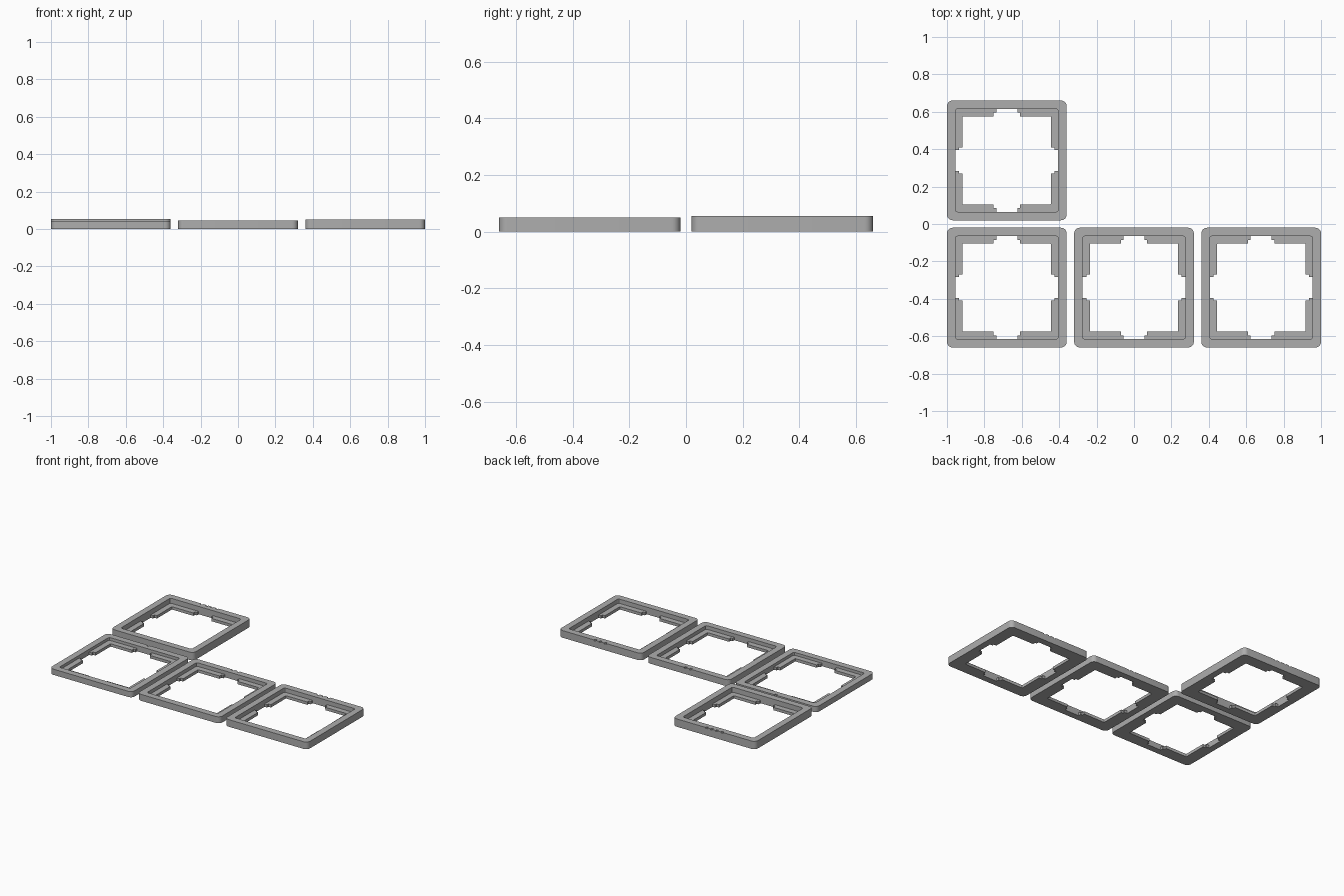
import bpy, math

if "Cube" in bpy.data.objects:
    bpy.data.objects.remove(bpy.data.objects["Cube"])

grey = bpy.data.materials.new("grey plastic")
grey.diffuse_color = (0.42, 0.42, 0.42, 1)
grey.use_nodes = True
grey.node_tree.nodes["Principled BSDF"].inputs["Base Color"].default_value = grey.diffuse_color

HALF, WALL, LIP = 0.32, 0.275, 0.236   # outer edge, inner wall, lip opening
LIP_TOP = 0.02


def prism(name, hx, hy, z0, z1, radius=0, steps=6, at=(0, 0)):
    """Upright block with rounded corners."""
    pts = []
    for k, (sx, sy) in enumerate([(1, 1), (-1, 1), (-1, -1), (1, -1)]):
        for i in range(steps + 1 if radius else 1):
            a = math.pi / 2 * (k + i / steps)
            pts.append((at[0] + sx * (hx - radius) + radius * math.cos(a),
                        at[1] + sy * (hy - radius) + radius * math.sin(a)))
    n = len(pts)
    verts = [(x, y, z) for z in (z0, z1) for x, y in pts]
    faces = [list(range(n))[::-1], list(range(n, 2 * n))]
    faces += [(i, (i + 1) % n, n + (i + 1) % n, n + i) for i in range(n)]
    mesh = bpy.data.meshes.new(name)
    mesh.from_pydata(verts, [], faces)
    mesh.materials.append(grey)
    ob = bpy.data.objects.new(name, mesh)
    bpy.context.collection.objects.link(ob)
    return ob


def cut(ob, cutter):
    """Subtract the cutter from the object and remove it."""
    mod = ob.modifiers.new("cut", 'BOOLEAN')
    mod.operation, mod.solver, mod.object = 'DIFFERENCE', 'EXACT', cutter
    bpy.context.view_layer.objects.active = ob
    bpy.ops.object.modifier_apply(modifier=mod.name)
    bpy.data.objects.remove(cutter)


def frame(name, x, y, height, marks):
    ob = prism(name, HALF, HALF, 0, height, 0.03)
    # recess above the lip, then the opening through it
    cut(ob, prism("recess", WALL, WALL, LIP_TOP, 0.1, 0.012, 3))
    cut(ob, prism("opening", LIP, LIP, -0.05, 0.1, 0.005, 2))
    # stepped gaps in the middle of each lip
    for half_gap, reach in ((0.07, 0.255), (0.056, WALL)):
        cut(ob, prism("gap", half_gap, reach, -0.05, LIP_TOP + 0.01))
        cut(ob, prism("gap", reach, half_gap, -0.05, LIP_TOP + 0.01))
    # counting grooves across the back rim
    for i in range(marks):
        gx = (i - (marks - 1) / 2) * 0.04
        cut(ob, prism("groove", 0.008, 0.012, height - 0.006, 0.1, at=(gx, HALF)))
    ob.location = (x, y, 0)
    bpy.ops.object.select_all(action='DESELECT')
    ob.select_set(True)
    bpy.context.view_layer.objects.active = ob
    bpy.ops.object.shade_smooth_by_angle(angle=math.radians(30))


# four spacer frames, each a little taller than the one before
frame("frame_one_mark", -0.68, -0.34, 0.04, 1)
frame("frame_two_marks", 0, -0.34, 0.045, 2)
frame("frame_three_marks", 0.68, -0.34, 0.05, 3)
frame("frame_four_marks", -0.68, 0.34, 0.055, 4)
